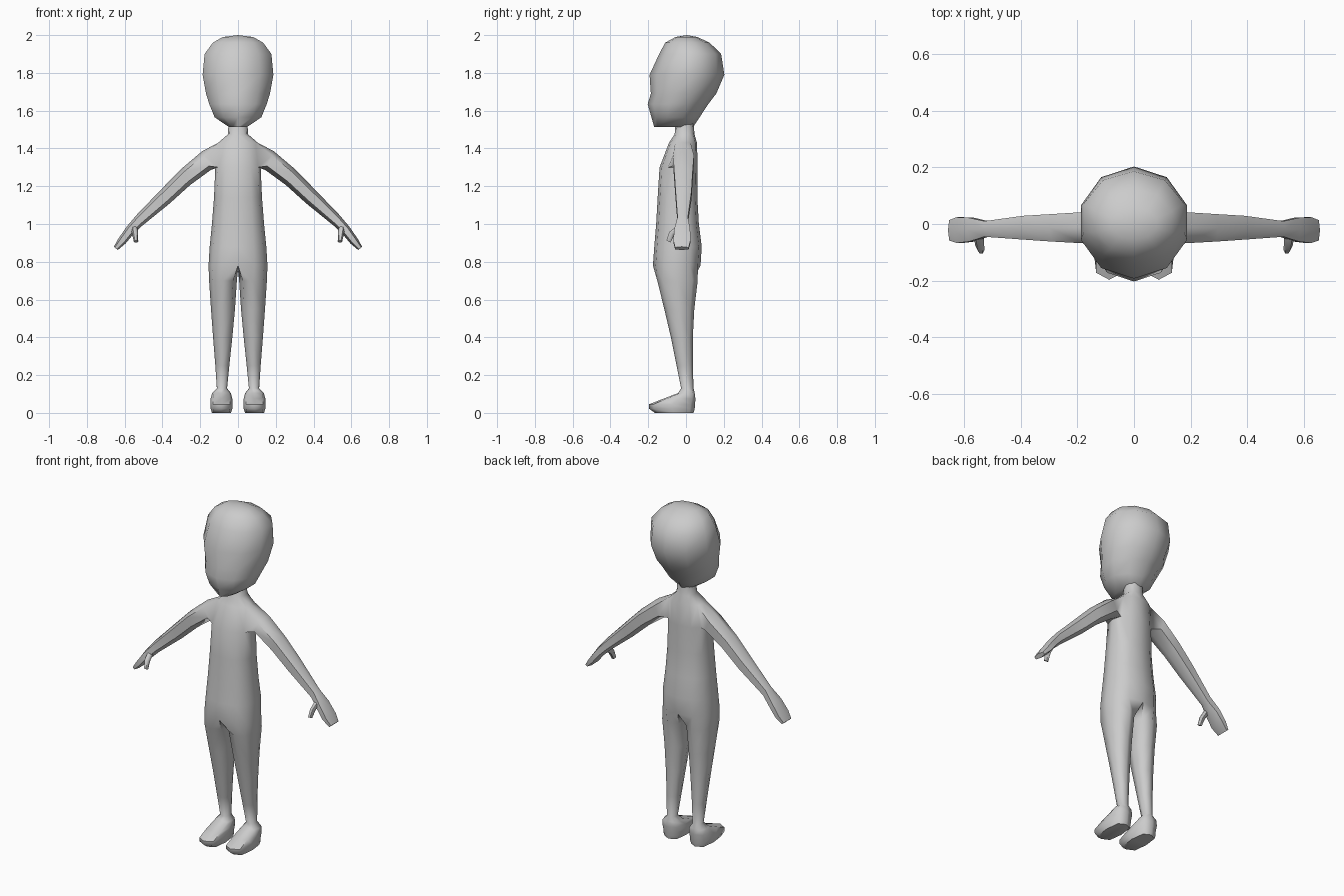
import bpy, bmesh, math
from mathutils import Vector

if "Cube" in bpy.data.objects:
    bpy.data.objects.remove(bpy.data.objects["Cube"])

grey = bpy.data.materials.new("plain grey")
grey.diffuse_color = (0.6, 0.6, 0.6, 1)
grey.use_nodes = True
grey.node_tree.nodes["Principled BSDF"].inputs["Base Color"].default_value = grey.diffuse_color


def power(v, p):
    return math.copysign(abs(v) ** p, v)


def oval(bm, z, xc, rx, yf, yb, degs, p=1.0):
    """Ring of vertices on an oval; z is a height or a function of y."""
    ring, yc, ry = [], (yf + yb) / 2, (yb - yf) / 2
    for d in degs:
        a = math.radians(d)
        x, y = xc + rx * power(math.cos(a), p), yc + ry * power(math.sin(a), p)
        ring.append(bm.verts.new((0 if abs(x) < 1e-5 else x, y, z(y) if callable(z) else z)))
    return ring


def bridge(bm, a, b, closed=True, skip=()):
    n = len(a)
    for i in range(n if closed else n - 1):
        if i not in skip:
            j = (i + 1) % n
            bm.faces.new((a[i], a[j], b[j], b[i]))


def finish(bm, name, mirror=False, angle=60):
    bmesh.ops.recalc_face_normals(bm, faces=bm.faces)
    me = bpy.data.meshes.new(name)
    bm.to_mesh(me)
    bm.free()
    me.materials.append(grey)
    ob = bpy.data.objects.new(name, me)
    bpy.context.collection.objects.link(ob)
    if mirror:
        mod = ob.modifiers.new("mirror", "MIRROR")
        mod.use_clip = True
        mod.merge_threshold = 0.002
    bpy.ops.object.select_all(action="DESELECT")
    ob.select_set(True)
    bpy.context.view_layer.objects.active = ob
    bpy.ops.object.shade_smooth_by_angle(angle=math.radians(angle))
    return ob


# Half body: neck and torso rows as (height, half width, front, back)
bm = bmesh.new()
half = range(-90, 91, 30)
torso = [(1.54, 0.05, -0.055, 0.04), (1.475, 0.053, -0.06, 0.045), (1.43, 0.105, -0.09, 0.058),
         (1.30, 0.12, -0.14, 0.062), (1.14, 0.127, -0.15, 0.06), (1.0, 0.138, -0.158, 0.068),
         (0.88, 0.15, -0.168, 0.083), (0.78, 0.156, -0.175, 0.077)]
rows = [oval(bm, z, 0, w, f, b, half, 0.85) for z, w, f, b in torso]
for k in range(len(rows) - 1):
    # the opening left in the side is where the arm grows out
    bridge(bm, rows[k], rows[k + 1], False, (2, 3) if k == 2 else ())

# Leg and foot rows as (height, inner x, outer x, front, back)
crotch = bm.verts.new((0, -0.04, 0.755))
prev = rows[-1] + [crotch]
around = [(k - 3) * 45 for k in range(8)]
leg = [(0.70, 0.006, 0.153, -0.152, 0.062), (0.55, 0.016, 0.143, -0.115, 0.044),
       (0.40, 0.03, 0.132, -0.08, 0.036), (0.25, 0.046, 0.12, -0.05, 0.036),
       (0.13, 0.058, 0.112, -0.026, 0.04)]
for z, x0, x1, f, b in leg:
    ring = oval(bm, z, (x0 + x1) / 2, (x1 - x0) / 2, f, b, around, 0.9)
    bridge(bm, prev, ring)
    prev = ring
foot = [(0.105, 0.038, 0.137, -0.042, 0.046), (0.075, 0.03, 0.145, -0.12, 0.05),
        (0.045, 0.03, 0.145, -0.197, 0.048), (0.022, 0.03, 0.145, -0.195, 0.046),
        (0.0, 0.037, 0.138, -0.165, 0.04)]
for z, x0, x1, f, b in foot:
    ring = oval(bm, z, (x0 + x1) / 2, (x1 - x0) / 2, f, b, around, 0.65)
    bridge(bm, prev, ring)
    prev = ring
bm.faces.new(prev)

# Arm and hand rows as (top x, top z, bottom x, bottom z, front, back)
a, b = rows[2], rows[3]
prev = [a[2], a[3], a[4], b[4], b[3], b[2]]
arm = [(0.19, 1.385, 0.145, 1.285, -0.068, 0.042), (0.30, 1.292, 0.255, 1.205, -0.062, 0.035),
       (0.40, 1.19, 0.36, 1.11, -0.055, 0.029), (0.535, 1.05, 0.508, 0.99, -0.045, 0.01),
       (0.59, 0.985, 0.555, 0.945, -0.062, 0.022), (0.635, 0.92, 0.595, 0.897, -0.067, 0.024),
       (0.657, 0.88, 0.637, 0.862, -0.058, 0.014)]
for tx, tz, bx, bz, f, k in arm:
    top, low, mid = Vector((tx, 0, tz)), Vector((bx, 0, bz)), (f + k) / 2
    ring = []
    for t, y in ((0.22, f), (0, mid), (0.22, k), (0.78, k), (1, mid), (0.78, f)):
        p = top.lerp(low, t)
        ring.append(bm.verts.new((p.x, y, p.z)))
    bridge(bm, prev, ring)
    prev = ring
bm.faces.new(prev)
finish(bm, "body", True)

# Thumbs
bm = bmesh.new()
prev = None
for x, y, z, r in ((0.55, -0.03, 0.985, 0.018), (0.545, -0.075, 0.95, 0.016), (0.54, -0.093, 0.908, 0.012)):
    ring = oval(bm, lambda v: z - (v - y) * 0.5, x, r, y - r, y + r, range(0, 360, 60))
    if prev:
        bridge(bm, prev, ring)
    else:
        bm.faces.new(ring)
    prev = ring
bm.faces.new(prev)
finish(bm, "thumbs", True)

# Head rows as (height, half width, front, back)
bm = bmesh.new()
head = [(1.513, 0.05, -0.168, 0.038), (1.565, 0.13, -0.183, 0.072), (1.635, 0.16, -0.203, 0.118),
        (1.69, 0.178, -0.186, 0.16), (1.79, 0.197, -0.193, 0.203), (1.90, 0.186, -0.142, 0.186),
        (1.96, 0.14, -0.11, 0.125), (1.99, 0.085, -0.055, 0.06)]
prev = None
for z, w, f, b in head:
    ring = oval(bm, z, 0, w, f, b, range(-90, 270, 36))
    if prev:
        bridge(bm, prev, ring)
    else:
        bm.faces.new(ring)
    prev = ring
crown = bm.verts.new((0, 0.005, 2.0))
for i in range(10):
    bm.faces.new((prev[i], prev[(i + 1) % 10], crown))
finish(bm, "head")
